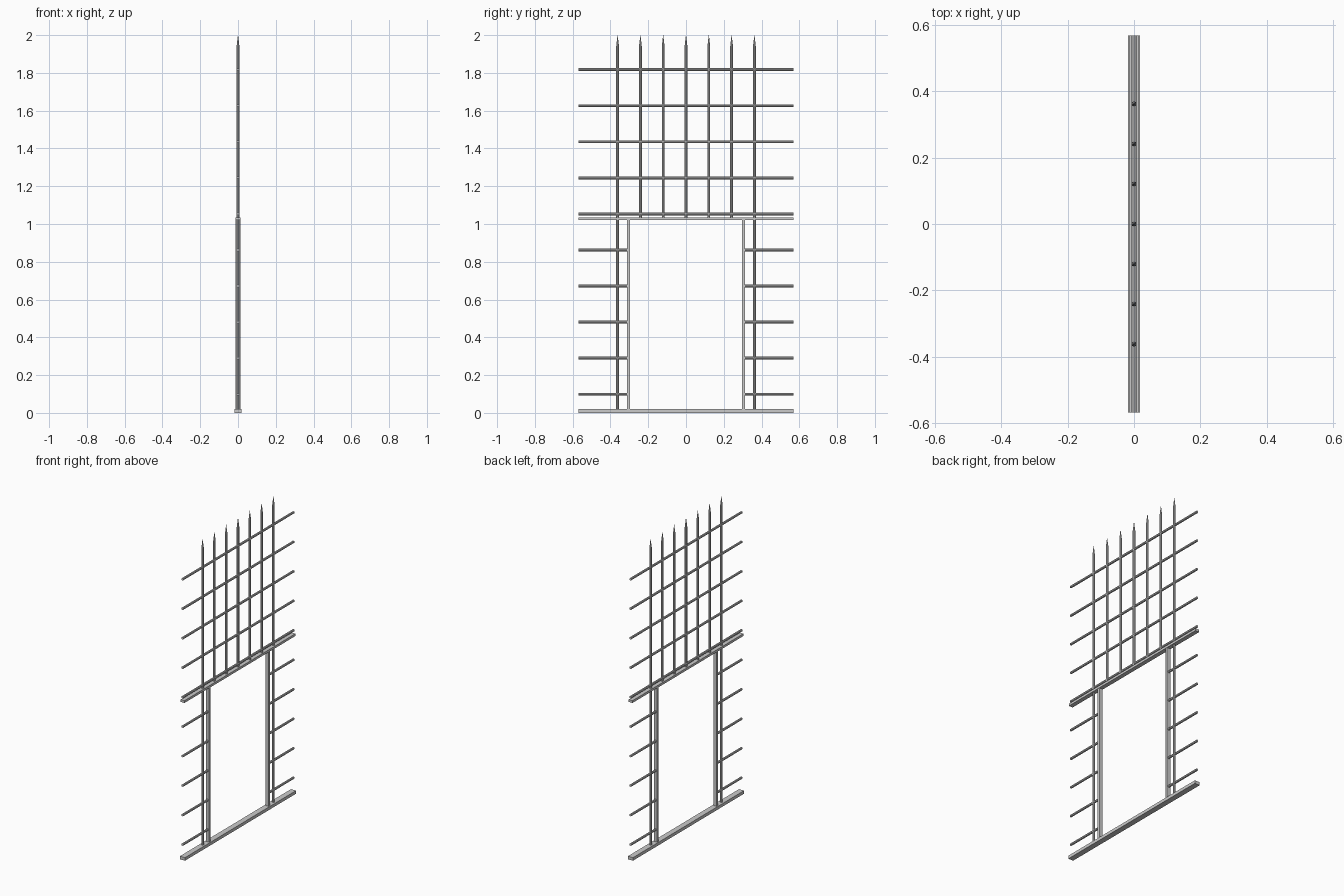
import bpy, math
from mathutils import Vector

if "Cube" in bpy.data.objects:
    bpy.data.objects.remove(bpy.data.objects["Cube"])

HALF = 0.568       # half length of the rails
R = 0.0075         # bar radius
DOOR = 0.304       # door post centre


def box(name, lo, hi):
    bpy.ops.mesh.primitive_cube_add(size=1)
    o = bpy.context.object
    o.name = name
    o.location = [(a + b) / 2 for a, b in zip(lo, hi)]
    o.scale = [b - a for a, b in zip(lo, hi)]
    return o


def rod(name, a, b, r1=R, r2=R):
    a, b = Vector(a), Vector(b)
    bpy.ops.mesh.primitive_cone_add(vertices=8, radius1=r1, radius2=r2,
                                    depth=(b - a).length, location=(a + b) / 2)
    o = bpy.context.object
    o.name = name
    o.rotation_euler = (b - a).to_track_quat('Z', 'Y').to_euler()
    return o


# sill and lintel
box("bottom_rail", (-0.018, -HALF, 0), (0.018, HALF, 0.02))
box("lintel_rail", (-0.014, -HALF, 1.02), (0.014, HALF, 1.035))

# door posts
for s in (-1, 1):
    box("door_post", (-0.012, s * DOOR - 0.008, 0.02), (0.012, s * DOOR + 0.008, 1.02))

# vertical bars with pointed tips; the outer two reach the sill
for i in range(-3, 4):
    y = i * 0.1207
    rod("vertical_bar", (0, y, 0.02 if abs(i) == 3 else 1.03), (0, y, 1.94))
    rod("bar_tip", (0, y, 1.94), (0, y, 2.0), R, 0.0005)

# horizontal bars: full width above the lintel, split by the doorway below
for k in range(10):
    z = 0.099 + k * 0.1909
    if z > 1.02:
        rod("horizontal_bar", (0, -HALF, z), (0, HALF, z))
    else:
        for s in (-1, 1):
            rod("side_bar", (0, s * DOOR, z), (0, s * HALF, z))
